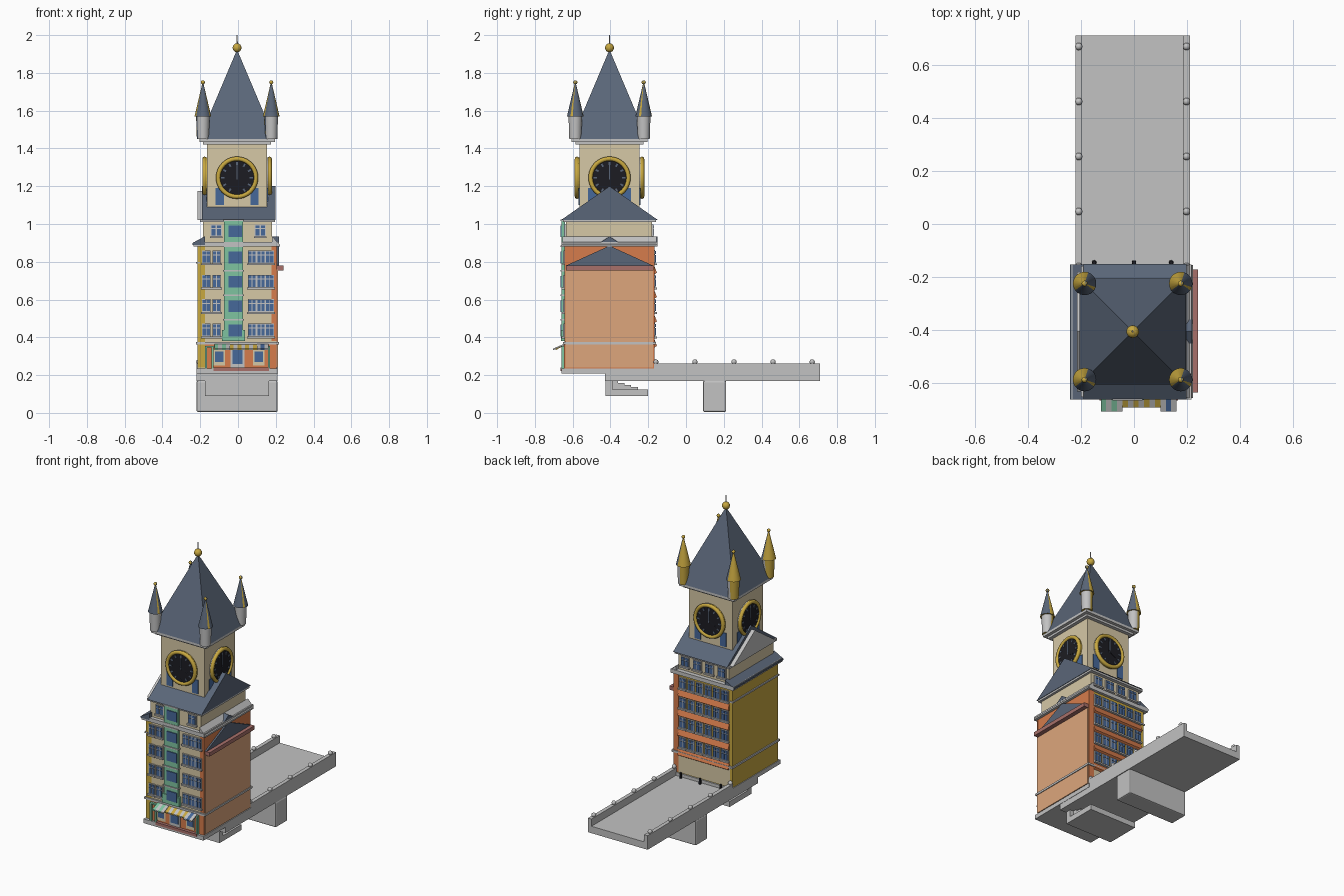
import bpy, bmesh, math
from mathutils import Matrix, Vector

old = bpy.data.objects.get("Cube")
if old:
    bpy.data.objects.remove(old, do_unlink=True)


def material(name, hexcode):
    m = bpy.data.materials.new(name)
    srgb = [int(hexcode[i:i + 2], 16) / 255 for i in (0, 2, 4)]
    col = [((c + 0.055) / 1.055) ** 2.4 if c > 0.04 else c / 12.92 for c in srgb] + [1]
    m.use_nodes = True
    m.diffuse_color = col
    m.node_tree.nodes["Principled BSDF"].inputs["Base Color"].default_value = col
    return m


PALETTE = dict(slate="5A6678", peach="DDA67C", cream="D6C8A6", gold="C8A840", green="7FC4A0",
               blue="46689A", stone="C2C2C2", rust="D67C4C", brick="A8706A", black="1C1C22")
NAMES = list(PALETTE)
MATS = [material(n, h) for n, h in PALETTE.items()]


class Part:
    """Collects coloured primitives into one mesh object."""

    def __init__(self, name):
        self.name, self.bm = name, bmesh.new()

    def paint(self, start, color):
        self.bm.faces.ensure_lookup_table()
        for f in self.bm.faces[start:]:
            f.material_index = NAMES.index(color)

    def box(self, x0, x1, y0, y1, z0, z1, color, turn=None):
        n = len(self.bm.faces)
        mid = Matrix.Translation(((x0 + x1) / 2, (y0 + y1) / 2, (z0 + z1) / 2))
        m = mid @ Matrix.Diagonal((x1 - x0, y1 - y0, z1 - z0, 1))
        bmesh.ops.create_cube(self.bm, size=1, matrix=turn @ m if turn else m)
        self.paint(n, color)

    def prism(self, pts, lo, hi, axis, color):
        """Extrude a profile along x (points are y, z) or y (points are x, z)."""
        n = len(self.bm.faces)
        place = (lambda t, p: (t, *p)) if axis == "x" else (lambda t, p: (p[0], t, p[1]))
        ends = [[self.bm.verts.new(place(t, p)) for p in pts] for t in (lo, hi)]
        for e in ends:
            self.bm.faces.new(e)
        for i in range(len(pts)):
            j = (i + 1) % len(pts)
            self.bm.faces.new((ends[0][i], ends[0][j], ends[1][j], ends[1][i]))
        self.paint(n, color)

    def cone(self, x, y, z0, z1, r0, r1, color, seg=20, rot=None):
        n = len(self.bm.faces)
        m = Matrix.Translation((x, y, (z0 + z1) / 2))
        if seg == 4:
            m = m @ Matrix.Rotation(math.pi / 4, 4, "Z")
        bmesh.ops.create_cone(self.bm, cap_ends=True, segments=seg, radius1=r0, radius2=r1,
                              depth=z1 - z0, matrix=rot @ m if rot else m)
        self.paint(n, color)

    def ball(self, x, y, z, r, color):
        n = len(self.bm.faces)
        bmesh.ops.create_uvsphere(self.bm, u_segments=14, v_segments=8, radius=r,
                                  matrix=Matrix.Translation((x, y, z)))
        self.paint(n, color)

    def finish(self, smooth=False):
        bmesh.ops.recalc_face_normals(self.bm, faces=self.bm.faces[:])
        me = bpy.data.meshes.new(self.name)
        self.bm.to_mesh(me)
        self.bm.free()
        for m in MATS:
            me.materials.append(m)
        ob = bpy.data.objects.new(self.name, me)
        bpy.context.collection.objects.link(ob)
        if smooth:
            bpy.ops.object.select_all(action="DESELECT")
            ob.select_set(True)
            bpy.context.view_layer.objects.active = ob
            bpy.ops.object.shade_smooth_by_angle(angle=math.radians(40))
        return ob


CX, CY = -0.005, -0.405          # tower axis
FRONT, BACK = -0.64, -0.17       # main walls

# Bridge: deck, parapets, knobs, pier and hanging stair
p = Part("bridge_deck")
p.box(-0.22, 0.21, -0.43, 0.71, 0.17, 0.215, "stone")
for x0, x1 in ((-0.22, -0.195), (0.185, 0.21)):
    p.box(x0, x1, -0.17, 0.71, 0.21, 0.262, "stone")
p.finish()
p = Part("parapet_knobs")
for k in range(5):
    for x in (-0.208, 0.198):
        p.ball(x, -0.16 + k * 0.207, 0.27, 0.014, "stone")
p.finish(True)
p = Part("bridge_pier")
p.box(-0.22, 0.21, 0.09, 0.213, 0.005, 0.17, "stone")
pier = p.finish()
bev = pier.modifiers.new("soft_edges", "BEVEL")
bev.width, bev.segments = 0.008, 2
p = Part("hanging_stair")
p.box(-0.175, 0.165, -0.425, -0.2, 0.09, 0.125, "stone")
p.box(-0.175, 0.165, -0.425, -0.39, 0.09, 0.22, "stone")
for k in range(4):
    p.box(-0.15, 0.14, -0.39, -0.36 + k * 0.035, 0.12, 0.17 - k * 0.011, "stone")
p.finish()

# Main block, coloured by wall direction
p = Part("main_block")
p.box(-0.215, 0.205, FRONT, BACK, 0.22, 0.89, "cream")
for f in p.bm.faces:
    n = f.normal
    side = "gold" if n.x < -0.5 else "rust" if n.x > 0.5 else "gold" if n.y > 0.5 else "cream"
    f.material_index = NAMES.index(side)
p.finish()
p = Part("wall_panels")
p.box(0.2, 0.212, FRONT + 0.002, BACK - 0.005, 0.24, 0.76, "peach")
p.box(-0.215, -0.175, FRONT - 0.004, FRONT, 0.24, 0.88, "gold")
p.box(0.178, 0.207, FRONT - 0.004, FRONT, 0.38, 0.88, "rust")
p.box(0.17, 0.207, BACK, BACK + 0.004, 0.24, 0.88, "rust")
p.box(-0.2, 0.17, BACK, BACK + 0.004, 0.24, 0.37, "cream")
p.finish()
p = Part("base_and_string_courses")
p.box(-0.22, 0.212, -0.66, -0.16, 0.208, 0.235, "stone")
p.box(-0.222, 0.217, -0.65, -0.16, 0.362, 0.375, "stone")
p.box(-0.222, -0.2, -0.645, -0.165, 0.79, 0.8, "stone")
p.box(-0.235, 0.217, -0.66, -0.152, 0.88, 0.905, "stone")
p.finish()

# Right wall pediment and left shed roof at the cornice
p = Part("side_roofs")
p.box(0.2, 0.24, -0.635, -0.172, 0.755, 0.78, "brick")
p.prism([(-0.635, 0.78), (CY, 0.885), (-0.175, 0.78)], 0.2, 0.216, "x", "slate")
p.prism([(-0.24, 0.89), (-0.24, 0.9), (-0.175, 0.935), (-0.175, 0.89)], -0.66, -0.152, "y", "slate")
p.prism([(0.222, 0.88), (0.222, 0.89), (0.18, 0.935), (0.18, 0.88)], -0.655, -0.155, "y", "stone")
p.prism([(-0.45, 0.905), (CY, 0.935), (-0.36, 0.905)], 0.18, 0.218, "x", "slate")
p.finish()

# Upper storey and gabled roof
p = Part("upper_storey")
p.box(-0.185, 0.18, FRONT + 0.004, BACK - 0.01, 0.88, 1.02, "cream")
p.box(-0.2, 0.195, -0.652, -0.158, 1.01, 1.025, "stone")
p.finish()
p = Part("gabled_roof")
p.prism([(-0.66, 1.022), (CY, 1.2), (-0.15, 1.022)], -0.19, 0.198, "x", "slate")
p.prism([(-0.63, 1.022), (CY, 1.175), (-0.18, 1.022)], -0.215, -0.19, "x", "stone")
p.finish()


def window(p, x, z, w, h, wall, s):
    """Framed window with two panes and a crossbar on a wall facing s along y."""
    def layer(x0, x1, z0, z1, d, color):
        p.box(x0, x1, min(wall, wall + s * d), max(wall, wall + s * d), z0, z1, color)
    layer(x - w / 2, x + w / 2, z, z + h, 0.007, "stone")
    for k in (-1, 1):
        c = x + k * w * 0.23
        for z0, z1 in ((0.07, 0.62), (0.7, 0.93)):
            layer(c - w * 0.18, c + w * 0.18, z + h * z0, z + h * z1, 0.01, "blue")
    layer(x - w / 2 - 0.004, x + w / 2 + 0.004, z - 0.01, z, 0.016, "stone")


ROWS = [0.405 + 0.129 * k for k in range(4)]
p = Part("front_windows")
for z in ROWS:
    for x in (-0.168, -0.113, 0.075, 0.122, 0.168):
        window(p, x, z, 0.046, 0.068, FRONT - 0.002, -1)
for x in (-0.115, 0.118):
    window(p, x, 0.935, 0.06, 0.062, FRONT + 0.004, -1)
p.finish()
p = Part("back_windows")
for z in ROWS:
    p.prism([(BACK, z - 0.058), (BACK + 0.004, z - 0.058), (BACK + 0.016, z - 0.05), (BACK, z - 0.008)],
            -0.195, 0.17, "x", "rust")
    for k in range(6):
        window(p, -0.165 + k * 0.061, z, 0.05, 0.07, BACK, 1)
for k in range(4):
    window(p, -0.135 + k * 0.088, 0.935, 0.06, 0.062, BACK - 0.01, 1)
p.finish()

# Green oriel with a pane on every floor
p = Part("front_oriel")
p.box(-0.075, 0.027, -0.658, FRONT, 0.38, 1.02, "green")
p.box(-0.085, 0.038, -0.662, FRONT, 0.38, 0.44, "green")
for z in ROWS + [0.93]:
    p.box(-0.05, 0.022, -0.664, -0.65, z, z + 0.062, "blue")
    p.box(-0.08, 0.032, -0.664, FRONT, z + 0.085, z + 0.093, "stone")
p.finish()

# Shop front with door, green posts and striped awnings
p = Part("shop_front")
p.box(-0.175, 0.205, -0.645, FRONT, 0.235, 0.362, "rust")
p.box(-0.13, 0.165, -0.665, FRONT, 0.222, 0.24, "brick")
p.box(-0.04, 0.035, -0.649, FRONT, 0.24, 0.345, "stone")
p.box(-0.03, 0.025, -0.653, FRONT, 0.26, 0.335, "blue")
for x in (-0.1, 0.11):
    p.box(x - 0.03, x + 0.03, -0.649, FRONT, 0.25, 0.335, "cream")
    p.box(x - 0.022, x + 0.022, -0.652, FRONT, 0.27, 0.325, "blue")
for x in (-0.17, -0.135, 0.165):
    p.box(x - 0.005, x + 0.005, -0.66, FRONT, 0.235, 0.35, "green")
p.box(-0.175, 0.17, -0.66, FRONT, 0.345, 0.355, "green")
p.finish()
p = Part("striped_awnings")
for k in range(14):
    x = -0.125 + k * 0.0204
    main, out = ("green", -0.705) if k < 4 else ("gold", -0.69) if k < 11 else ("blue", -0.705)
    p.prism([(FRONT, 0.368), (out, 0.34), (out, 0.332), (FRONT, 0.36)], x, x + 0.0204, "x",
            main if k % 2 == 0 else "stone")
p.finish()
p = Part("back_bollards")
for x in (-0.15, 0, 0.14):
    p.cone(x, -0.145, 0.21, 0.25, 0.009, 0.007, "black", 10)
p.finish()

# Clock tower with cornice
p = Part("clock_tower")
p.box(CX - 0.158, CX + 0.158, CY - 0.158, CY + 0.158, 1.02, 1.43, "cream")
p.box(CX - 0.18, CX + 0.18, CY - 0.18, CY + 0.18, 1.42, 1.436, "stone")
p.box(CX - 0.2, CX + 0.2, CY - 0.2, CY + 0.2, 1.434, 1.45, "stone")
p.finish()
p = Part("tower_roof")
p.cone(CX, CY, 1.45, 1.92, 0.2 * math.sqrt(2), 0.002, "slate", 4)
p.finish()
p = Part("top_finial")
p.ball(CX, CY, 1.933, 0.024, "gold")
p.cone(CX, CY, 1.95, 2.0, 0.004, 0.003, "stone", 8)
p.finish(True)

# Corner turrets
p = Part("corner_turrets")
for sx in (-1, 1):
    for sy in (-1, 1):
        x, y = CX + sx * 0.181, CY + sy * 0.181
        p.cone(x, y, 1.45, 1.575, 0.032, 0.036, "stone")
        p.cone(x, y, 1.57, 1.745, 0.044, 0.003, "slate")
        p.ball(x, y, 1.75, 0.011, "gold")
p.finish(True)

# Clock faces, repeated on four sides
lay = Matrix.Translation((0, 0, 1.245)) @ Matrix.Rotation(math.pi / 2, 4, "X")
p = Part("clock_face")
p.cone(0, 0, 0.155, 0.172, 0.108, 0.108, "gold", 40, lay)
p.cone(0, 0, 0.172, 0.175, 0.093, 0.092, "stone", 40, lay)


def spoke(angle, r0, r1, w):
    turn = Matrix.Translation((0, 0, 1.245)) @ Matrix.Rotation(angle, 4, "Y")
    p.box(-w / 2, w / 2, -0.178, -0.174, r0, r1, "black", turn)


for k in range(12):
    spoke(k * math.pi / 6, 0.067, 0.084, 0.009)
spoke(0, -0.01, 0.068, 0.007)
spoke(math.radians(120), -0.01, 0.052, 0.009)
for s in (-1, 1):
    p.box(s * 0.092 - 0.022, s * 0.092 + 0.022, -0.163, -0.157, 1.1, 1.19, "blue")
clock = p.finish()
bpy.ops.mesh.primitive_torus_add(major_radius=0.1, minor_radius=0.012, major_segments=40, minor_segments=8)
ring = bpy.context.object
ring.name = "clock_ring"
ring.data.transform(Matrix.Translation((0, -0.172, 1.245)) @ Matrix.Rotation(math.pi / 2, 4, "X"))
ring.data.materials.append(MATS[NAMES.index("gold")])
bpy.ops.object.shade_smooth_by_angle(angle=math.radians(60))
for src in (clock, ring):
    for k in range(4):
        ob = src if k == 0 else src.copy()
        if k:
            bpy.context.collection.objects.link(ob)
        ob.location = Vector((CX, CY, 0))
        ob.rotation_euler = (0, 0, k * math.pi / 2)
